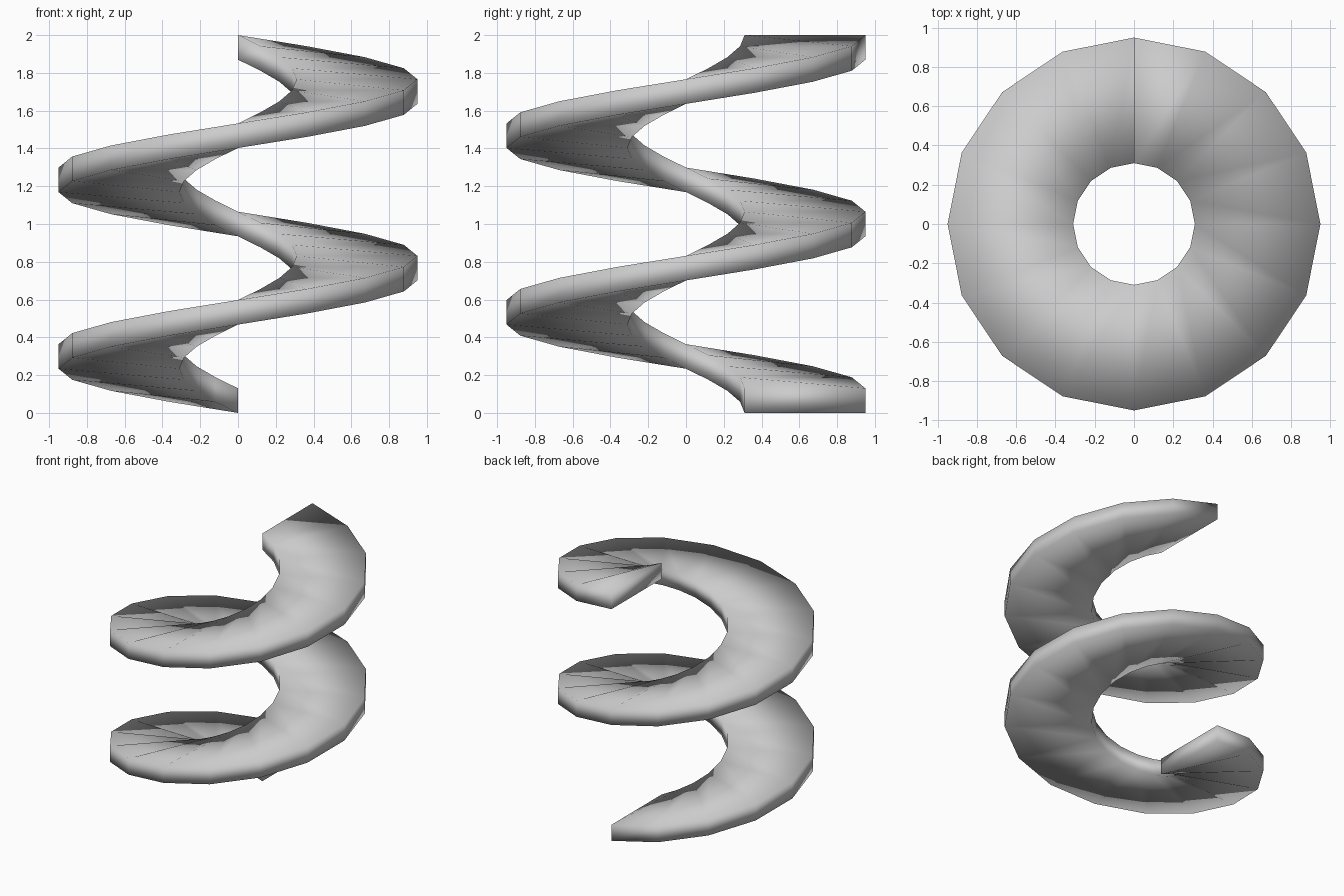
import bpy, bmesh, math

cube = bpy.data.objects.get("Cube")
if cube:
    bpy.data.objects.remove(cube, do_unlink=True)

INNER, OUTER, THICK = 0.31, 0.95, 0.13
TURNS, STEPS = 2, 16
RISE = (2.0 - THICK) / (TURNS * STEPS)

# Plain grey material
grey = bpy.data.materials.new("light grey")
grey.use_nodes = True
colour = (0.6, 0.6, 0.6, 1.0)
grey.diffuse_color = colour
grey.node_tree.nodes["Principled BSDF"].inputs["Base Color"].default_value = colour

# Rectangular section swept up around the z axis, starting at the back
bm = bmesh.new()
section = [(INNER, 0), (OUTER, 0), (OUTER, THICK), (INNER, THICK)]
rings = []
for i in range(TURNS * STEPS + 1):
    a = math.pi / 2 + math.tau * i / STEPS
    rings.append([bm.verts.new((r * math.cos(a), r * math.sin(a), h + i * RISE))
                  for r, h in section])
for low, high in zip(rings, rings[1:]):
    for k in range(4):
        n = (k + 1) % 4
        bm.faces.new((low[k], low[n], high[n], high[k]))

# End caps
bm.faces.new(rings[0])
bm.faces.new(rings[-1])
bmesh.ops.recalc_face_normals(bm, faces=bm.faces)
for f in bm.faces:
    f.smooth = True

mesh = bpy.data.meshes.new("spiral_ramp")
bm.to_mesh(mesh)
bm.free()
mesh.materials.append(grey)
ramp = bpy.data.objects.new("spiral_ramp", mesh)
bpy.context.collection.objects.link(ramp)
